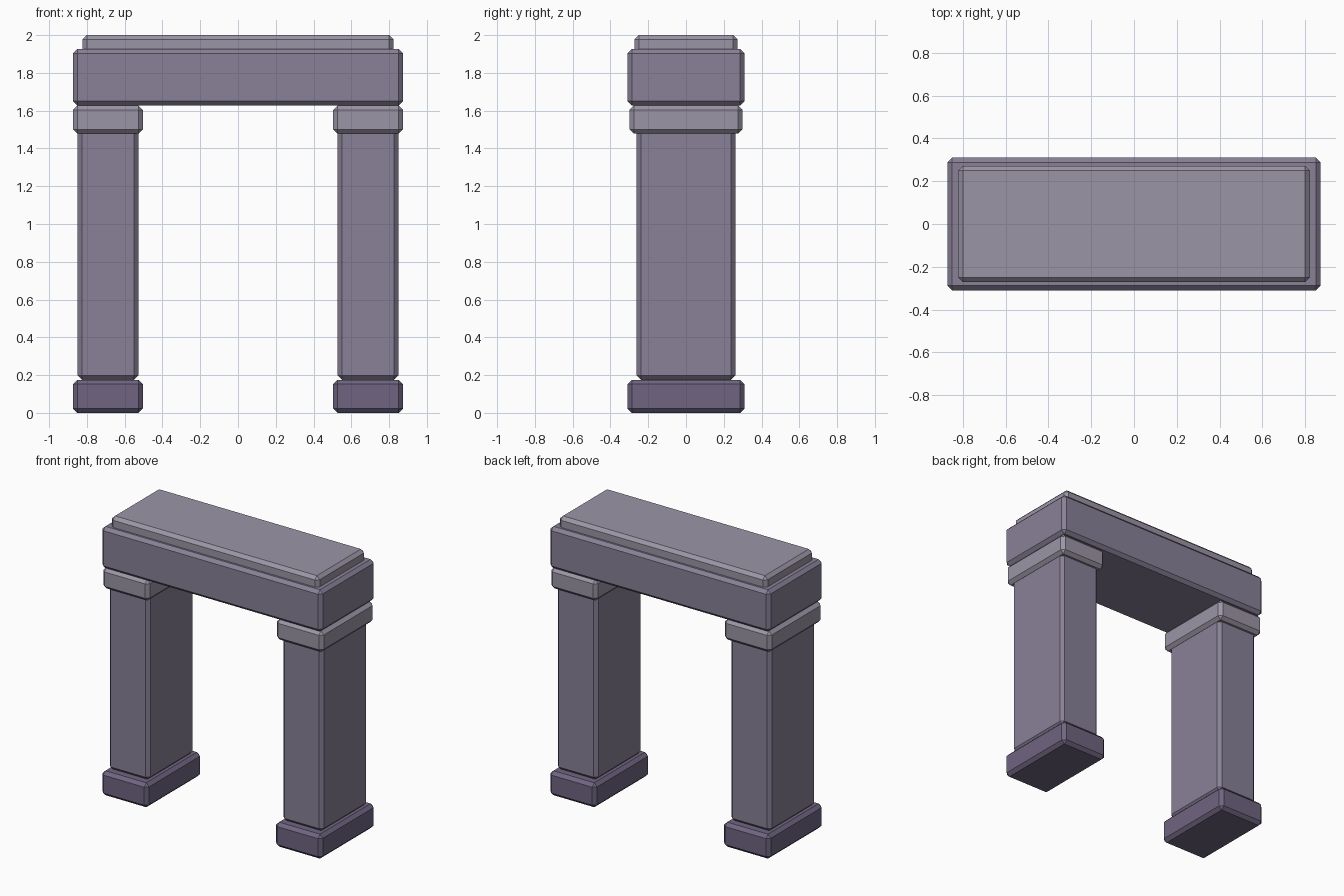
import bpy
import bmesh

if "Cube" in bpy.data.objects:
    bpy.data.objects.remove(bpy.data.objects["Cube"])


def stone(name, color):
    mat = bpy.data.materials.new(name)
    mat.diffuse_color = (*color, 1)
    mat.use_nodes = True
    mat.node_tree.nodes["Principled BSDF"].inputs["Base Color"].default_value = mat.diffuse_color
    return mat


dark = stone("dark_stone", (0.16, 0.13, 0.22))
mid = stone("mid_stone", (0.25, 0.22, 0.31))
light = stone("light_stone", (0.33, 0.30, 0.38))


def block(name, x, width, depth, z0, z1, mat, chamfer=0.023):
    """Flat-faced stone block with single-segment chamfered edges."""
    bm = bmesh.new()
    bmesh.ops.create_cube(bm, size=1)
    for v in bm.verts:
        v.co.x *= width
        v.co.y *= depth
        v.co.z *= z1 - z0
    bmesh.ops.bevel(bm, geom=bm.edges[:], offset=chamfer, segments=1,
                    affect='EDGES')
    mesh = bpy.data.meshes.new(name)
    bm.to_mesh(mesh)
    bm.free()
    mesh.materials.append(mat)
    obj = bpy.data.objects.new(name, mesh)
    obj.location = (x, 0, (z0 + z1) / 2)
    bpy.context.collection.objects.link(obj)
    return obj


# Two pillars, each with a base and a capital
for side, s in (("left", -1), ("right", 1)):
    x = s * 0.6885
    block(side + "_base", x, 0.37, 0.62, 0, 0.175, dark)
    block(side + "_pillar", x, 0.322, 0.522, 0.175, 1.51, mid)
    block(side + "_capital", x, 0.37, 0.598, 1.478, 1.627, light)

# Lintel across the pillars, with a thin cap slab set into its top
block("lintel", 0, 1.747, 0.62, 1.628, 1.926, mid)
block("cap_slab", 0, 1.646, 0.545, 1.89, 2.0, light)
